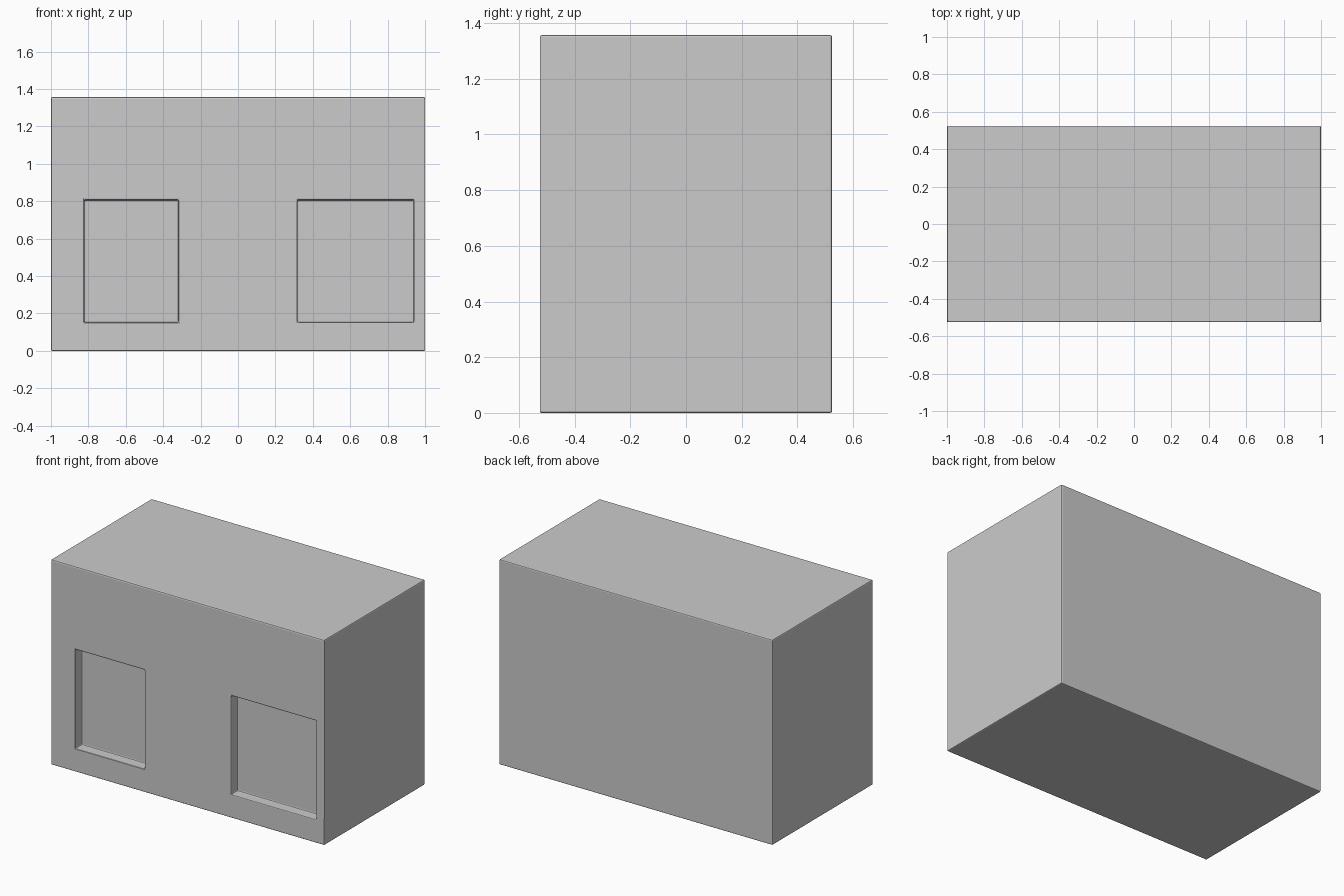
import bpy

if "Cube" in bpy.data.objects:
    bpy.data.objects.remove(bpy.data.objects["Cube"])

W, D, H = 2.0, 1.05, 1.357
DEPTH = 0.067


def box(name, x0, x1, y0, y1, z0, z1):
    bpy.ops.mesh.primitive_cube_add(size=1, location=((x0 + x1) / 2, (y0 + y1) / 2, (z0 + z1) / 2))
    ob = bpy.context.object
    ob.name = name
    ob.scale = (x1 - x0, y1 - y0, z1 - z0)
    bpy.ops.object.transform_apply(location=False, rotation=False, scale=True)
    return ob


# Main block
block = box("building_block", -W / 2, W / 2, -D / 2, D / 2, 0, H)

# Two recessed front openings
for name, x0, x1 in (("left_opening", -0.822, -0.318), ("right_opening", 0.317, 0.94)):
    cutter = box(name + "_cutter", x0, x1, -D / 2 - 0.2, -D / 2 + DEPTH, 0.153, 0.806)
    cutter.hide_render = True
    cutter.hide_set(True)
    cut = block.modifiers.new(name, 'BOOLEAN')
    cut.operation = 'DIFFERENCE'
    cut.solver = 'EXACT'
    cut.object = cutter

# Slightly softened edges
bevel = block.modifiers.new("soft_edges", 'BEVEL')
bevel.width = 0.007
bevel.segments = 2
bevel.limit_method = 'ANGLE'
